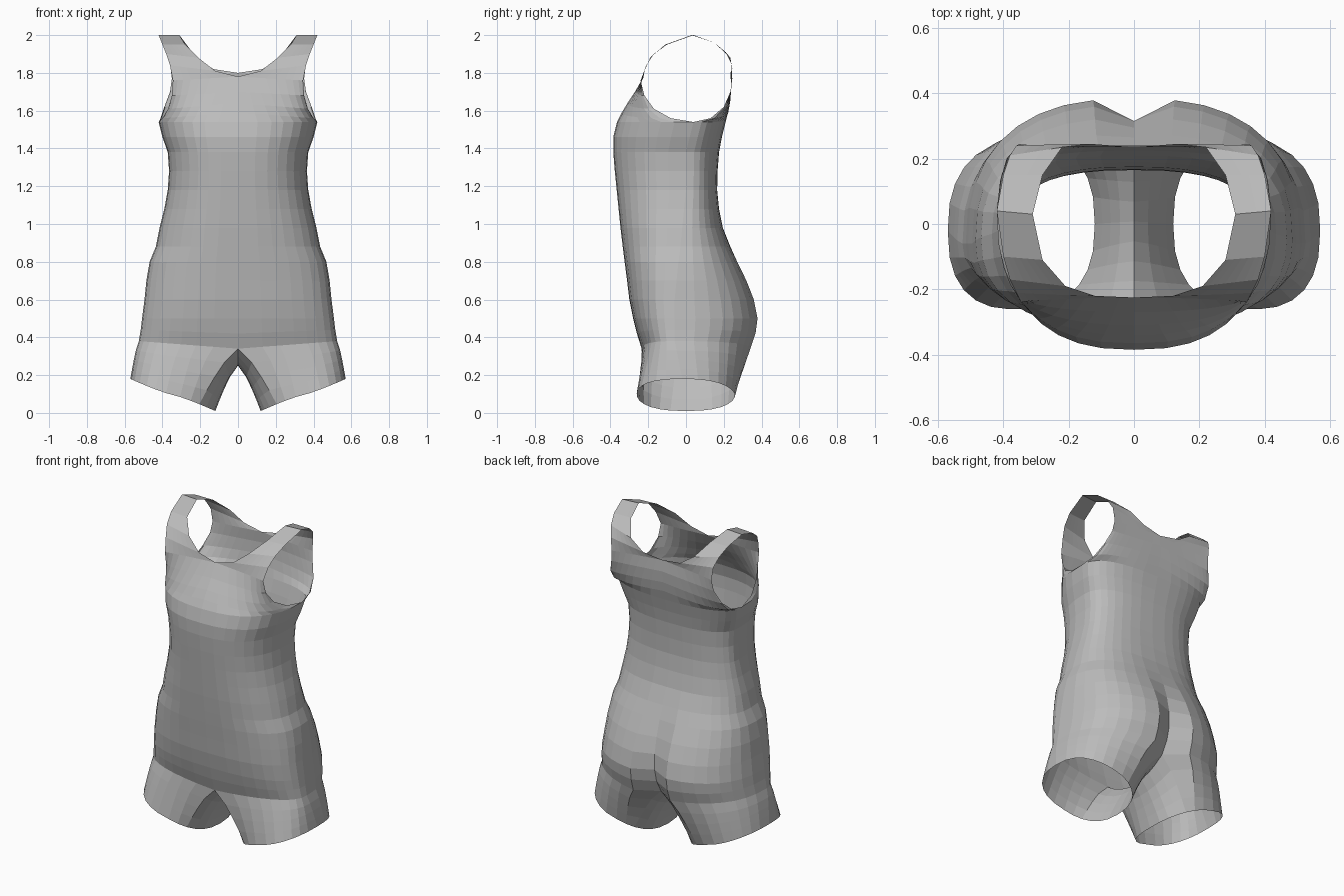
import bpy, bmesh
from math import sin, cos, pi, radians, exp
from mathutils import Vector

cube = bpy.data.objects.get("Cube")
if cube:
    bpy.data.objects.remove(cube)

COLUMNS = 9      # columns from the centre line to the side
SEAM = 8         # segments along the crotch seam
LEG_STEPS = 4


def signed_power(value, power):
    return abs(value) ** power * (1 if value >= 0 else -1)


def panel_row(inner, outer, power):
    """Curved row from inner to outer edge; power 2 makes it straight."""
    a, b = Vector(inner), Vector(outer)
    row = []
    for i in range(COLUMNS + 1):
        t = i / COLUMNS * pi / 2
        across = max(sin(t), 0) ** power
        depth = 1 - max(cos(t), 0) ** power
        row.append(Vector((a.x + (b.x - a.x) * across,
                           a.y + (b.y - a.y) * depth,
                           a.z + (b.z - a.z) * across)))
    return row


def add_sheet(bm, rows, flip=False):
    grid = [[bm.verts.new(p) for p in row] for row in rows]
    for low, high in zip(grid, grid[1:]):
        for j in range(len(low) - 1):
            quad = [low[j], low[j + 1], high[j + 1], high[j]]
            bm.faces.new(quad[::-1] if flip else quad)


# Torso: centre height, side height, half width, front y, side y, back y, cleft
torso = [
    (.34, .38, .525, -.235, -.06, .35, .10),
    (.42, .44, .515, -.26, -.06, .375, .08),
    (.50, .50, .508, -.28, -.06, .385, .07),
    (.60, .60, .495, -.30, -.06, .365, .05),
    (.70, .70, .485, -.312, -.05, .325, .03),
    (.80, .80, .468, -.325, -.04, .275, .01),
    (.88, .88, .435, -.335, -.03, .235, 0),
    (.98, .98, .415, -.347, -.02, .195, 0),
    (1.08, 1.08, .39, -.357, -.01, .175, 0),
    (1.18, 1.18, .372, -.367, 0, .165, 0),
    (1.28, 1.28, .365, -.377, 0, .167, 0),
    (1.38, 1.38, .372, -.385, 0, .175, 0),
    (1.46, 1.46, .40, -.385, .02, .19, 0),
    (1.54, 1.54, .42, -.365, .04, .21, 0),
]
front_rows, back_rows = [], []
for zc, zs, width, front, side, back, cleft in torso:
    outer = (width, side, zs)
    front_rows.append(panel_row((0, front, zc), outer, .8))
    row = panel_row((0, back, zc), outer, .8)
    for p in row:
        p.y -= cleft * exp(-(p.x / .06) ** 2)
    back_rows.append(row)
leg_front, leg_back = front_rows[0], back_rows[0]

# Chest and front strap: neck side edge, armhole edge, curvature
front_rows += [panel_row(*r) for r in (
    ((0, -.34, 1.59), (.40, -.08, 1.56), .85),
    ((0, -.31, 1.64), (.37, -.17, 1.61), .9),
    ((0, -.27, 1.70), (.35, -.22, 1.68), 1),
    ((0, -.225, 1.78), (.345, -.24, 1.76), 1.2),
    ((.12, -.22, 1.81), (.36, -.21, 1.84), 1.6),
    ((.21, -.19, 1.88), (.38, -.17, 1.90), 2),
    ((.28, -.11, 1.95), (.40, -.10, 1.95), 2),
    ((.31, .03, 2.0), (.42, .04, 2.0), 2),
)]

# Upper back and back strap
back_rows += [panel_row(*r) for r in (
    ((0, .225, 1.60), (.41, .13, 1.56), .85),
    ((0, .235, 1.66), (.39, .20, 1.62), .9),
    ((0, .24, 1.73), (.36, .235, 1.70), 1),
    ((0, .235, 1.80), (.35, .245, 1.77), 1.2),
    ((.13, .245, 1.82), (.36, .24, 1.85), 1.6),
    ((.22, .235, 1.88), (.38, .21, 1.91), 2),
    ((.28, .15, 1.96), (.40, .15, 1.96), 2),
    ((.31, .03, 2.0), (.42, .04, 2.0), 2),
)]

# Leg: closed ring of front panel, back panel and crotch seam
seam = []
start, end = leg_back[0], leg_front[0]
for k in range(1, SEAM + 1):
    p = start.lerp(end, k / SEAM)
    p.z = .25 + .09 * (2 * k / SEAM - 1) ** 2
    seam.append(p)
leg_top = leg_front + leg_back[-2::-1] + seam

# Tilted cuff that the leg runs down to
SPLIT = 125
angles = [-SPLIT * (1 - i / COLUMNS) for i in range(COLUMNS + 1)]
angles += [SPLIT * i / COLUMNS for i in range(1, COLUMNS + 1)]
angles += [SPLIT + (360 - 2 * SPLIT) * k / SEAM for k in range(1, SEAM + 1)]
cuff = []
for angle in angles:
    c, s = cos(radians(angle)), sin(radians(angle))
    cuff.append(Vector((.345 + .225 * signed_power(c, .85),
                        .26 * signed_power(s, .8) - .02 * max(c, 0),
                        .095 + .085 * c)))
leg_rows = []
for step in range(LEG_STEPS + 1):
    f = step / LEG_STEPS
    ring = []
    for top, low in zip(leg_top, cuff):
        p = top.lerp(low, f)
        p.x = top.x + (low.x - top.x) * f ** .75
        ring.append(p)
    leg_rows.append(ring)

# Assemble one half and mirror it
bm = bmesh.new()
add_sheet(bm, front_rows)
add_sheet(bm, back_rows, flip=True)
add_sheet(bm, leg_rows, flip=True)
bmesh.ops.remove_doubles(bm, verts=bm.verts, dist=.0005)
mesh = bpy.data.meshes.new("bodysuit")
bm.to_mesh(mesh)
bm.free()

fabric = bpy.data.materials.new("grey fabric")
fabric.use_nodes = True
grey = (.5, .5, .5, 1)
fabric.diffuse_color = grey
fabric.node_tree.nodes["Principled BSDF"].inputs["Base Color"].default_value = grey
mesh.materials.append(fabric)

suit = bpy.data.objects.new("bodysuit", mesh)
bpy.context.collection.objects.link(suit)
mirror = suit.modifiers.new("mirror", 'MIRROR')
mirror.use_clip = True
mirror.merge_threshold = .001
